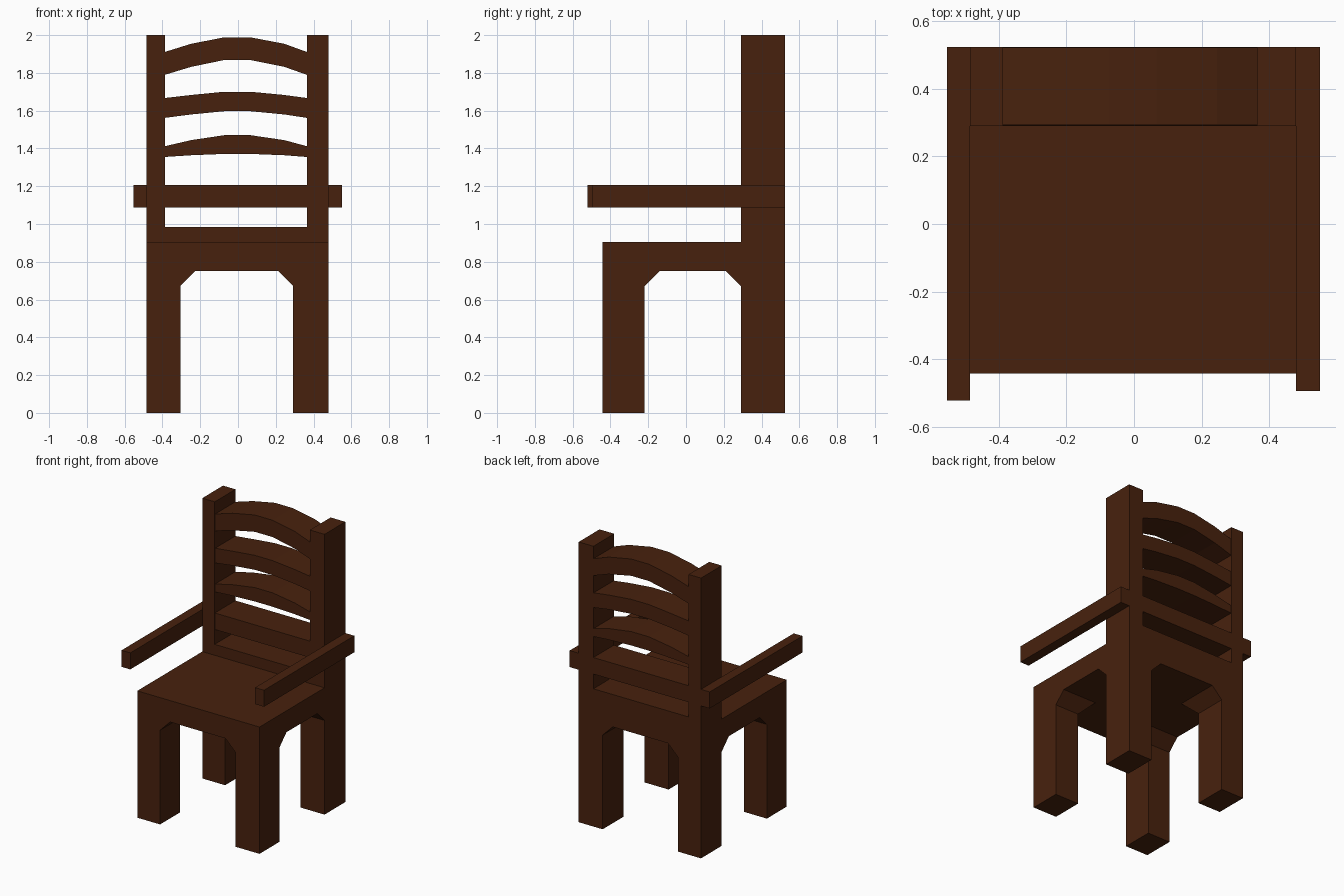
import bpy
import bmesh

if "Cube" in bpy.data.objects:
    bpy.data.objects.remove(bpy.data.objects["Cube"])

wood = bpy.data.materials.new("dark brown wood")
wood.diffuse_color = (0.064, 0.0155, 0.0042, 1)
wood.use_nodes = True
wood.node_tree.nodes["Principled BSDF"].inputs["Base Color"].default_value = wood.diffuse_color


def prism(name, profile, axis, lo, hi):
    """Extrude a closed profile along x (profile is y,z) or along y (profile is x,z)."""
    place = (lambda p, t: (t, p[0], p[1])) if axis == "x" else (lambda p, t: (p[0], t, p[1]))
    bm = bmesh.new()
    a = [bm.verts.new(place(p, lo)) for p in profile]
    b = [bm.verts.new(place(p, hi)) for p in profile]
    bm.faces.new(a)
    bm.faces.new(b[::-1])
    n = len(profile)
    for i in range(n):
        j = (i + 1) % n
        bm.faces.new((a[j], a[i], b[i], b[j]))
    bmesh.ops.recalc_face_normals(bm, faces=bm.faces[:])
    mesh = bpy.data.meshes.new(name)
    bm.to_mesh(mesh)
    bm.free()
    mesh.materials.append(wood)
    ob = bpy.data.objects.new(name, mesh)
    bpy.context.collection.objects.link(ob)
    return ob


def box(name, x, y, z):
    return prism(name, [(x[0], z[0]), (x[1], z[0]), (x[1], z[1]), (x[0], z[1])], "y", *y)


def arch(lo, hi, spring=0.672, top=0.752, cut=0.08):
    """Opening between two legs with chamfered upper corners."""
    return [(lo, -0.2), (hi, -0.2), (hi, spring), (hi - cut, top), (lo + cut, top), (lo, spring)]


# overall extents
L, R = -0.485, 0.48
FRONT, POST, BACK = -0.443, 0.29, 0.524
IN_L, IN_R = -0.387, 0.364

# seat with four legs: one block, carved by two arched openings
base = prism("seat_and_legs", [(FRONT, 0), (BACK, 0), (BACK, 0.983), (POST, 0.983),
                               (POST, 0.905), (FRONT, 0.905)], "x", L, R)
for cutter in (prism("front_arch_cutter", arch(-0.305, 0.291), "y", -1, 1),
               prism("side_arch_cutter", arch(-0.219, 0.2899), "x", -1, 1)):
    cutter.hide_render = True
    mod = base.modifiers.new("arch", "BOOLEAN")
    mod.operation = "DIFFERENCE"
    mod.solver = "EXACT"
    mod.object = cutter
    bpy.context.view_layer.objects.active = base
    bpy.ops.object.modifier_apply(modifier=mod.name)
    bpy.data.objects.remove(cutter)

# back posts
box("back_post_left", (L, IN_L), (POST, BACK), (0.983, 2.0))
box("back_post_right", (IN_R, R), (POST, BACK), (0.983, 2.0))

# armrests, the left one a little longer
box("armrest_left", (-0.554, L), (-0.522, BACK), (1.088, 1.206))
box("armrest_right", (R, 0.551), (-0.494, BACK), (1.088, 1.206))

# straight back rail
box("back_rail", (IN_L, IN_R), (POST + 0.002, BACK), (1.088, 1.206))

# curved slats: bottom and top heights at end, shoulder and middle
xs = [IN_L, -0.248, -0.074, 0.067, 0.245, IN_R]
slats = {
    "lower_slat": ((1.355, 1.364, 1.371), (1.412, 1.444, 1.470)),
    "middle_slat": ((1.562, 1.580, 1.597), (1.667, 1.683, 1.700)),
    "upper_slat": ((1.790, 1.832, 1.868), (1.911, 1.954, 1.988)),
}
for name, (low, high) in slats.items():
    bottom = list(zip(xs, low + low[::-1]))
    top = list(zip(xs, high + high[::-1]))
    prism(name, bottom + top[::-1], "y", POST + 0.005, BACK - 0.002)
